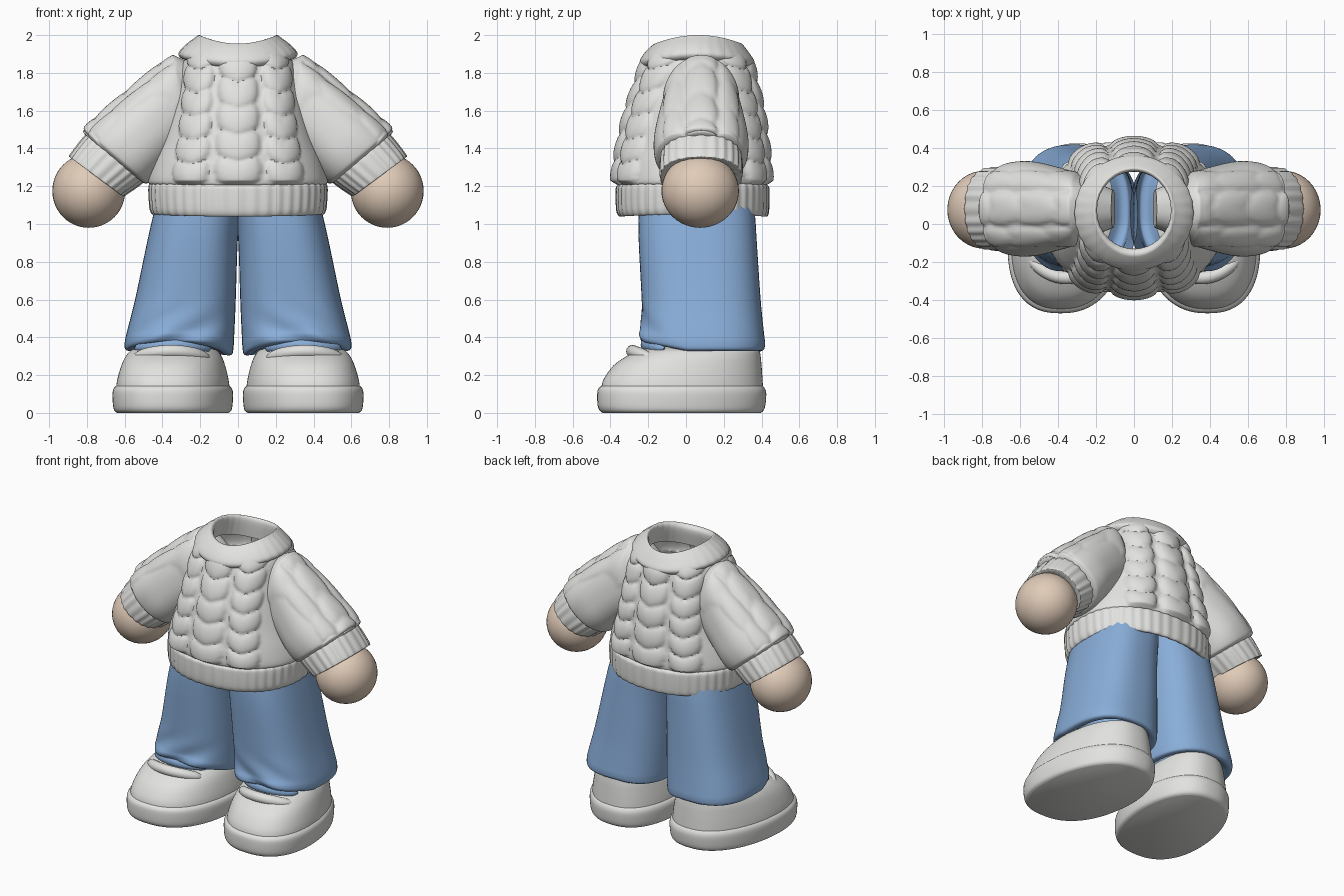
import bpy, bmesh, math
from mathutils import Vector

if "Cube" in bpy.data.objects:
    bpy.data.objects.remove(bpy.data.objects["Cube"])


def material(name, rgb):
    m = bpy.data.materials.new(name)
    m.diffuse_color = (*rgb, 1)
    m.use_nodes = True
    m.node_tree.nodes["Principled BSDF"].inputs["Base Color"].default_value = m.diffuse_color
    return m


WHITE = material("off_white", (0.76, 0.76, 0.74))
BLUE = material("denim_blue", (0.25, 0.42, 0.69))
SKIN = material("skin_beige", (0.75, 0.60, 0.48))


def sample(keys, steps):
    """Smooth (Catmull-Rom) rows between key rows."""
    rows = []
    for i in range(len(keys) - 1):
        p = [keys[max(0, min(len(keys) - 1, i + d))] for d in (-1, 0, 1, 2)]
        for s in range(steps):
            t = s / steps
            rows.append([0.5 * (2 * b + (c - a) * t + (2 * a - 5 * b + 4 * c - d) * t * t
                                + (3 * b - a - 3 * c + d) * t ** 3) for a, b, c, d in zip(*p)])
    return rows + [list(keys[-1])]


def ring(c, u, v, count, power=2.0):
    """Superellipse around c spanned by u and v."""
    out = []
    for k in range(count):
        a = 2 * math.pi * k / count
        ca, sa = math.cos(a), math.sin(a)
        out.append(Vector(c) + Vector(u) * math.copysign(abs(ca) ** (2 / power), ca)
                   + Vector(v) * math.copysign(abs(sa) ** (2 / power), sa))
    return out


def flat_ring(z, x0, x1, y0, y1, count, power):
    return ring(((x0 + x1) / 2, (y0 + y1) / 2, z), ((x1 - x0) / 2, 0, 0),
                (0, (y1 - y0) / 2, 0), count, power)


def loft(name, rings, mat, cap_start=False, cap_end=False, mirror=False):
    bm = bmesh.new()
    rows = [[bm.verts.new(p) for p in r] for r in rings]
    n = len(rows[0])
    for a, b in zip(rows, rows[1:]):
        for k in range(n):
            bm.faces.new((a[k], a[(k + 1) % n], b[(k + 1) % n], b[k]))
    if cap_start:
        bm.faces.new(rows[0][::-1])
    if cap_end:
        bm.faces.new(rows[-1])
    bmesh.ops.recalc_face_normals(bm, faces=bm.faces)
    return finish(name, bm, mat, mirror)


def finish(name, bm, mat, mirror):
    me = bpy.data.meshes.new(name)
    bm.to_mesh(me)
    bm.free()
    me.materials.append(mat)
    me.shade_smooth()
    me.set_sharp_from_angle(angle=math.radians(50))
    ob = bpy.data.objects.new(name, me)
    bpy.context.collection.objects.link(ob)
    if mirror:
        ob.modifiers.new("mirror", "MIRROR")
    return ob


def cable(s, along, period):
    """Height 0..1 of a knitted braid; s is the distance from its middle."""
    s = abs(s)
    t = ((along - 0.25 * period * s) / period) % 1
    lobe = math.sqrt(max(0, 1 - (2 * t - 1) ** 2))
    s /= 0.72 + 0.28 * lobe
    return 0 if s >= 1 else math.sqrt(1 - s * s) * (0.5 + 0.5 * lobe)


# Sweater body: z, half width, front y, back y; braids front and back
body = [(1.20, 0.445, -0.345, 0.415), (1.225, 0.475, -0.362, 0.425), (1.32, 0.455, -0.355, 0.42),
        (1.45, 0.41, -0.33, 0.405), (1.6, 0.365, -0.295, 0.385), (1.75, 0.325, -0.245, 0.35),
        (1.84, 0.30, -0.215, 0.33), (1.90, 0.26, -0.19, 0.305)]
rings = []
for z, hx, y0, y1 in sample(body, 12):
    r = flat_ring(z, -hx, hx, y0, y1, 192, 2.2)
    mid = (y0 + y1) / 2
    scale = 0.45 + 0.55 * hx / 0.47
    fade = min(1, max(0, (z - 1.2) / 0.03))
    for p in r:
        h = max(cable((p.x - c * scale) / (w * scale), z - 1.19, per)
                for c, w, per in ((-0.25, 0.095, 0.125), (0, 0.125, 0.14), (0.25, 0.095, 0.125)))
        out = Vector((p.x * 0.5, p.y - mid, 0)).normalized()
        p += out * 0.04 * h * fade
    rings.append(r)
loft("sweater_body", rings, WHITE)

# Ribbed hem
hem = [(1.08, 0.42, -0.29, 0.38), (1.055, 0.44, -0.335, 0.41), (1.055, 0.455, -0.355, 0.43),
       (1.09, 0.467, -0.368, 0.438), (1.17, 0.472, -0.37, 0.44), (1.20, 0.465, -0.365, 0.435),
       (1.215, 0.44, -0.34, 0.41)]
rings = []
for z, hx, y0, y1 in sample(hem, 4):
    r = flat_ring(z, -hx, hx, y0, y1, 240, 2.25)
    for k, p in enumerate(r):
        f = 1 + 0.007 * math.cos(44 * 2 * math.pi * k / 240)
        p.x *= f
        p.y = 0.035 + (p.y - 0.035) * f
        p.z += 0.012 * (p.x / 0.47) ** 2 - 0.012 * (z < 1.1)
    rings.append(r)
loft("sweater_hem", rings, WHITE)

# Rolled collar, lower at front and back
collar = [(1.87, 0.25, -0.18, 0.30), (1.875, 0.295, -0.225, 0.34), (1.905, 0.313, -0.245, 0.362),
          (1.95, 0.275, -0.22, 0.335), (1.99, 0.222, -0.18, 0.305), (2.0, 0.205, -0.155, 0.29),
          (1.97, 0.195, -0.13, 0.275), (1.86, 0.22, -0.15, 0.28)]
rings = []
for z, hx, y0, y1 in sample(collar, 4):
    r = flat_ring(min(z, 2.0), -hx, hx, y0, y1, 120, 2.0)
    for k, p in enumerate(r):
        a = 2 * math.pi * k / 120
        p.z -= 0.045 * math.sin(a) ** 2
        p.x *= 1 + 0.006 * math.cos(30 * a)
    rings.append(r)
loft("sweater_collar", rings, WHITE)


def arm_part(name, keys, steps, change, cap_start=False):
    """Rows: top x, top z, bottom x, bottom z, half depth."""
    rings = []
    rows = sample(keys, steps)
    for i, (tx, tz, bx, bz, hy) in enumerate(rows):
        c = Vector(((tx + bx) / 2, 0.08, (tz + bz) / 2))
        r = ring(c, ((tx - bx) / 2, 0, (tz - bz) / 2), (0, hy, 0), 120, 2.35)
        for k, p in enumerate(r):
            p += (p - c).normalized() * change(i / (len(rows) - 1), k, p)
        rings.append(r)
    loft(name, rings, WHITE, cap_start, False, True)


# Sleeves with a braid along the outside
def sleeve_knit(t, k, p):
    if 30 < k < 90 or t < 0.15:
        return 0
    fade = min(1, (t - 0.15) * 6, (1 - t) * 10)
    return fade * max(0.026 * cable((p.y - 0.08) / 0.085, t, 0.16),
                      *(0.014 * cable((p.y - 0.08 - s * 0.15) / 0.05, t, 0.18) for s in (-1, 1)))


arm_part("sleeve", [(0.12, 1.76, 0.10, 1.50, 0.10), (0.31, 1.88, 0.20, 1.45, 0.16),
                    (0.37, 1.86, 0.25, 1.42, 0.19), (0.52, 1.74, 0.34, 1.35, 0.225),
                    (0.68, 1.605, 0.42, 1.27, 0.25), (0.785, 1.51, 0.465, 1.225, 0.245),
                    (0.80, 1.475, 0.49, 1.215, 0.225), (0.78, 1.44, 0.53, 1.23, 0.18)],
         9, sleeve_knit, True)

# Ribbed cuffs
arm_part("cuff", [(0.765, 1.46, 0.53, 1.27, 0.17), (0.79, 1.475, 0.50, 1.235, 0.20),
                  (0.815, 1.46, 0.51, 1.215, 0.215), (0.885, 1.37, 0.595, 1.155, 0.217),
                  (0.885, 1.35, 0.615, 1.15, 0.205), (0.85, 1.34, 0.65, 1.19, 0.15)],
         5, lambda t, k, p: 0.0035 * math.cos(24 * 2 * math.pi * k / 120))

# Round hands
bm = bmesh.new()
bmesh.ops.create_uvsphere(bm, u_segments=40, v_segments=24, radius=1)
for v in bm.verts:
    v.co = Vector((0.79 + v.co.x * 0.193, 0.075 + v.co.y * 0.205, 1.175 + v.co.z * 0.195))
finish("hand", bm, SKIN, True)

# Trouser legs: z, inner x, outer x, front y, back y
leg = [(1.20, -0.02, 0.41, -0.24, 0.345), (1.05, -0.012, 0.448, -0.25, 0.365),
       (0.90, 0.002, 0.482, -0.25, 0.375), (0.6, 0.012, 0.545, -0.235, 0.395),
       (0.43, 0.02, 0.588, -0.235, 0.412), (0.37, 0.024, 0.60, -0.245, 0.418),
       (0.335, 0.033, 0.595, -0.235, 0.412), (0.33, 0.07, 0.56, -0.2, 0.385),
       (0.36, 0.11, 0.52, -0.16, 0.34)]
rings = []
for z, x0, x1, y0, y1 in sample(leg, 5):
    r = flat_ring(z, x0, x1, y0, y1, 72, 2.55)
    low = max(0, min(1, (0.6 - z) / 0.25))
    for p in r:
        front = max(0, min(1, (0.0 - p.y) / 0.22))
        p.z += low * (0.045 * front - 0.03 * max(0, 0.25 - p.x) / 0.25)
        p.y -= low * front * 0.012 * math.sin(p.x * 22 + z * 30)
    rings.append(r)
loft("trouser_leg", rings, BLUE, False, False, True)


# Shoes: z, half width, front y, back y, toes turned slightly outward
def shoe_part(name, keys, steps):
    rings = []
    for z, hx, y0, y1 in sample(keys, steps):
        r = flat_ring(z, 0.341 - hx, 0.341 + hx, y0, y1, 80, 2.4)
        for p in r:
            p.x = 0.341 + (p.x - 0.341) * (1 - 0.1 * max(0, p.y) / 0.4) - 0.10 * p.y
        rings.append(r)
    loft(name, rings, WHITE, True, True, True)


shoe_part("shoe_sole", [(0.0, 0.29, -0.44, 0.395), (0.012, 0.305, -0.457, 0.41),
                        (0.04, 0.312, -0.468, 0.42), (0.10, 0.315, -0.47, 0.425),
                        (0.13, 0.308, -0.463, 0.417), (0.148, 0.29, -0.44, 0.40)], 4)
shoe_part("shoe_upper", [(0.13, 0.297, -0.450, 0.408), (0.18, 0.29, -0.435, 0.405),
                         (0.25, 0.272, -0.385, 0.40), (0.30, 0.252, -0.315, 0.395),
                         (0.335, 0.222, -0.24, 0.385), (0.352, 0.16, -0.16, 0.34)], 4)


# Rolled strap over the instep, and the trouser folds resting behind it
def roll(name, mat, x, y, z, half, radius, drop, bend):
    rings = []
    for i in range(25):
        t = -1 + i / 12
        c = Vector((x + half * t, y + bend * t * t, z - drop * t * t))
        d = Vector((half, 2 * bend * t, -2 * drop * t)).normalized()
        u = d.cross(Vector((0, 0, 1))).normalized()
        rad = radius * (max(0.02, 1 - t ** 6)) ** 0.5
        rings.append(ring(c, u * rad, d.cross(u) * rad, 14))
    loft(name, rings, mat, True, True, True)


roll("shoe_strap", WHITE, 0.355, -0.283, 0.326, 0.205, 0.034, 0.04, 0.11)
roll("trouser_fold", BLUE, 0.345, -0.205, 0.36, 0.20, 0.035, 0.02, 0.09)
